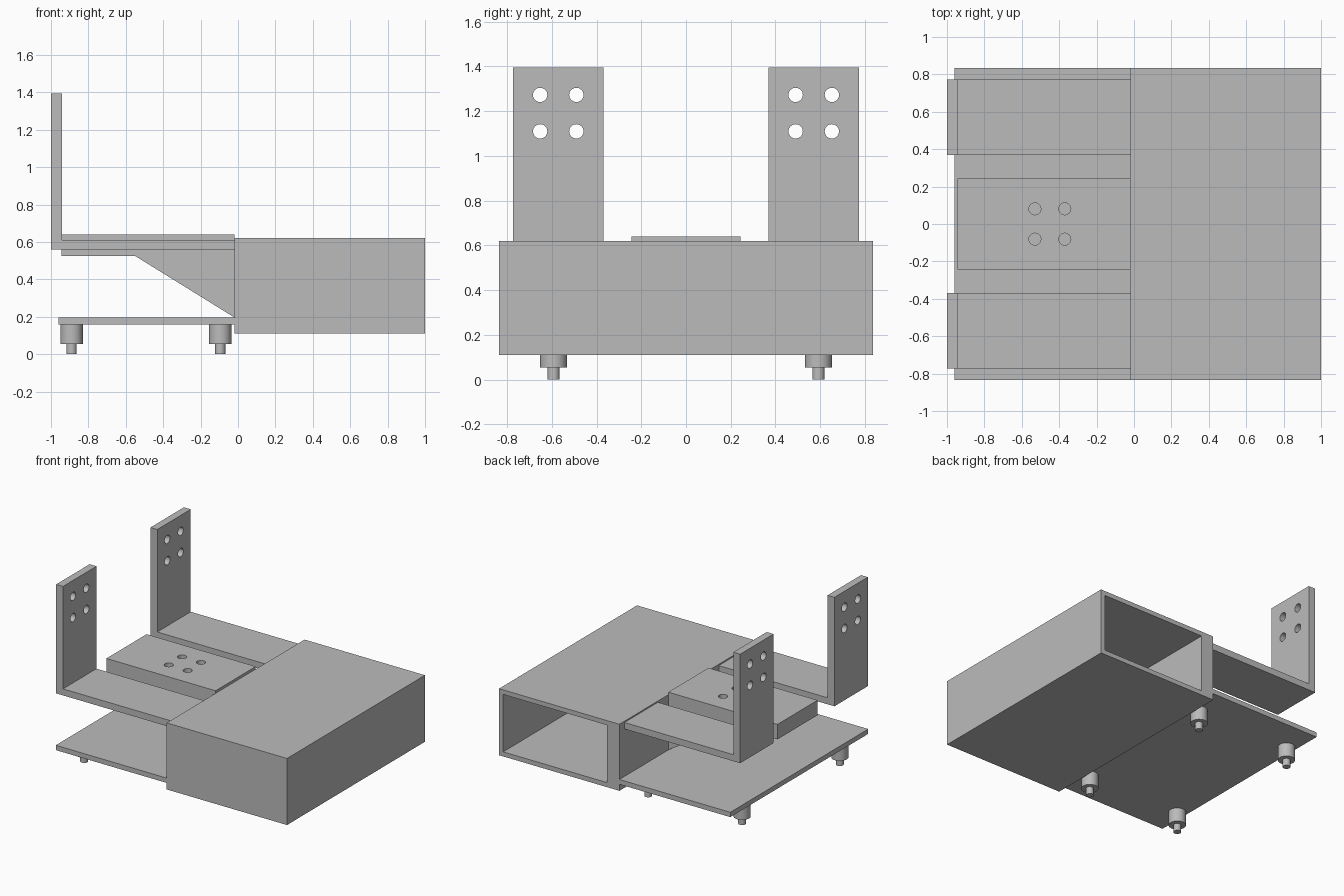
import bpy
import bmesh
from math import pi
from mathutils import Matrix, Vector

cube = bpy.data.objects.get("Cube")
if cube:
    bpy.data.objects.remove(cube, do_unlink=True)

GREY = (0.5, 0.5, 0.5, 1)
grey = bpy.data.materials.new("plain grey")
grey.use_nodes = True
grey.diffuse_color = GREY
grey.node_tree.nodes["Principled BSDF"].inputs["Base Color"].default_value = GREY


def finish(bm, name):
    bmesh.ops.recalc_face_normals(bm, faces=bm.faces)
    mesh = bpy.data.meshes.new(name)
    bm.to_mesh(mesh)
    bm.free()
    mesh.materials.append(grey)
    obj = bpy.data.objects.new(name, mesh)
    bpy.context.collection.objects.link(obj)
    return obj


def activate(obj):
    bpy.ops.object.select_all(action='DESELECT')
    obj.select_set(True)
    bpy.context.view_layer.objects.active = obj


def smooth(obj):
    activate(obj)
    bpy.ops.object.shade_smooth_by_angle(angle=pi / 6)


def box(name, x, y, z):
    bm = bmesh.new()
    size = Vector((x[1] - x[0], y[1] - y[0], z[1] - z[0]))
    middle = Vector((sum(x), sum(y), sum(z))) / 2
    bmesh.ops.create_cube(bm, size=1, matrix=Matrix.Translation(middle) @ Matrix.Diagonal(size).to_4x4())
    return finish(bm, name)


def extrude_y(name, outline, y0, y1):
    """Side outline of (x, z) points swept from y0 to y1."""
    bm = bmesh.new()
    face = bm.faces.new([bm.verts.new((x, y0, z)) for x, z in outline])
    swept = bmesh.ops.extrude_face_region(bm, geom=[face])["geom"]
    verts = [v for v in swept if isinstance(v, bmesh.types.BMVert)]
    bmesh.ops.translate(bm, verts=verts, vec=(0, y1 - y0, 0))
    return finish(bm, name)


def rods(name, centres, radius, depth, turn=Matrix()):
    bm = bmesh.new()
    for c in centres:
        bmesh.ops.create_cone(bm, cap_ends=True, segments=32, radius1=radius, radius2=radius,
                              depth=depth, matrix=Matrix.Translation(c) @ turn)
    return finish(bm, name)


def cut(target, cutter):
    cutter.hide_render = True
    mod = target.modifiers.new("cut", 'BOOLEAN')
    mod.operation = 'DIFFERENCE'
    mod.solver = 'EXACT'
    mod.object = cutter
    activate(target)
    bpy.ops.object.modifier_apply(modifier=mod.name)
    bpy.data.objects.remove(cutter, do_unlink=True)


# Hollow housing, open at the back
housing = box("housing", (-0.02, 1), (-0.835, 0.835), (0.11, 0.62))
cut(housing, box("housing_cavity", (0.085, 0.965), (-0.8, 1), (0.145, 0.585)))

# Thin base plate
box("base_plate", (-0.96, -0.02), (-0.835, 0.835), (0.16, 0.197))

# Central mounting block with sloping underside and four holes
block = extrude_y("mounting_block", [(-0.945, 0.64), (-0.945, 0.525), (-0.55, 0.525),
                                     (-0.02, 0.197), (-0.02, 0.64)], -0.243, 0.243)
cut(block, rods("block_holes", [(x, y, 0.5) for x in (-0.53, -0.37) for y in (-0.081, 0.081)],
                0.032, 0.5))
smooth(block)

# L-shaped side brackets with four holes in each upright
for side, label in ((1, "left"), (-1, "right")):
    bracket = extrude_y(label + "_bracket", [(-1, 1.395), (-1, 0.56), (-0.02, 0.56), (-0.02, 0.61),
                                             (-0.942, 0.61), (-0.942, 1.395)],
                        side * 0.368, side * 0.773)
    cut(bracket, rods("bracket_holes", [(-0.97, side * y, z) for y in (0.49, 0.652) for z in (1.11, 1.273)],
                      0.032, 0.3, Matrix.Rotation(pi / 2, 4, 'Y')))
    smooth(bracket)

# Four stepped feet
for x, end in ((-0.89, "outer"), (-0.095, "inner")):
    for y, label in ((0.592, "left"), (-0.592, "right")):
        smooth(rods(f"{end}_{label}_foot", [(x, y, 0.1075)], 0.06, 0.105))
        smooth(rods(f"{end}_{label}_foot_tip", [(x, y, 0.0275)], 0.027, 0.055))
